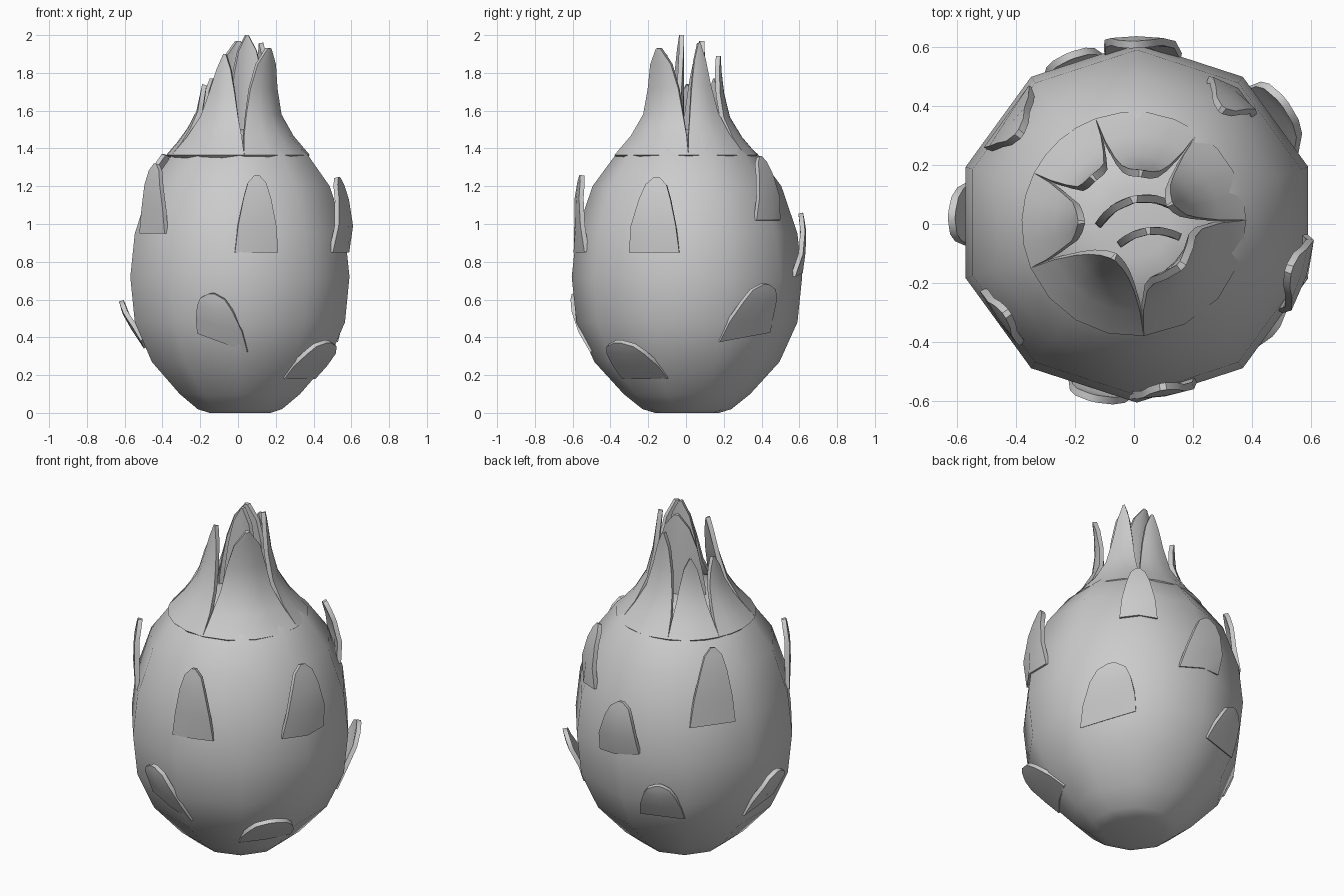
import bpy, bmesh
from math import sin, cos, pi, radians, degrees

if "Cube" in bpy.data.objects:
    bpy.data.objects.remove(bpy.data.objects["Cube"])

CX, CY = 0.01, 0.005
PROFILE = [(0.0, 0.17), (0.02, 0.235), (0.10, 0.335), (0.27, 0.49), (0.48, 0.585),
           (0.72, 0.61), (0.95, 0.585), (1.20, 0.50), (1.37, 0.375), (1.48, 0.25), (1.50, 0.12)]
NECK = [(1.36, 0.385), (1.47, 0.29), (1.58, 0.225), (1.75, 0.19), (2.0, 0.18)]


def interp(table, z):
    if z <= table[0][0]:
        return table[0][1]
    for (z0, r0), (z1, r1) in zip(table, table[1:]):
        if z <= z1:
            return r0 + (r1 - r0) * (z - z0) / (z1 - z0)
    return table[-1][1]


def body_radius(z, deg):
    # distance to the ten-sided body surface; corners lie at 18 + 36k degrees
    d = (deg + 18) % 36 - 18
    return interp(PROFILE, z) * cos(radians(18)) / cos(radians(d))


def finish(bm, name, thickness=0.0):
    bmesh.ops.recalc_face_normals(bm, faces=bm.faces) if not thickness else None
    mesh = bpy.data.meshes.new(name)
    bm.to_mesh(mesh)
    bm.free()
    ob = bpy.data.objects.new(name, mesh)
    bpy.context.collection.objects.link(ob)
    bpy.ops.object.select_all(action='DESELECT')
    ob.select_set(True)
    bpy.context.view_layer.objects.active = ob
    if thickness:
        mod = ob.modifiers.new("thickness", 'SOLIDIFY')
        mod.thickness = thickness
        mod.offset = -1
        bpy.ops.object.modifier_apply(modifier=mod.name)
    bpy.ops.object.shade_smooth_by_angle(angle=radians(40))
    return ob


def sheet(name, rows, cols, point, thickness):
    # thin curved blade: rows are (height fraction, width fraction)
    bm = bmesh.new()
    grid = [[bm.verts.new(point(t, w, -1 + 2 * j / (cols - 1))) for j in range(cols)]
            for t, w in rows]
    for a, b in zip(grid, grid[1:]):
        for j in range(cols - 1):
            bm.faces.new((a[j], a[j + 1], b[j + 1], b[j]))
    finish(bm, name, thickness)


# Body: ten-sided turned fruit
bm = bmesh.new()
rings = [[bm.verts.new((CX + r * cos(radians(18 + 36 * k)), CY + r * sin(radians(18 + 36 * k)), z))
          for k in range(10)] for z, r in PROFILE]
for a, b in zip(rings, rings[1:]):
    for k in range(10):
        n = (k + 1) % 10
        bm.faces.new((a[k], a[n], b[n], b[k]))
bm.faces.new(rings[0][::-1])
bm.faces.new(rings[-1])
finish(bm, "fruit_body")

# Leaves on the skin: angle, base z, tip z, tip radius, half width, base tilt, tip swing (degrees)
LEAVES = [(-81, 0.85, 1.26, 0.575, 0.115, 0.0, 0),
          (-100, 0.37, 0.63, 0.625, 0.13, -0.05, -4),
          (176, 0.36, 0.59, 0.64, 0.12, 0.02, 2),
          (215, 0.95, 1.32, 0.55, 0.11, 0.0, 0),
          (141, 0.94, 1.37, 0.51, 0.125, 0.0, 2),
          (88, 0.74, 1.06, 0.615, 0.135, 0.02, 3),
          (112, 0.38, 0.60, 0.62, 0.12, 0.0, 0),
          (35, 0.40, 0.68, 0.655, 0.15, 0.025, 5),
          (53, 1.02, 1.36, 0.49, 0.105, 0.0, 0),
          (-18, 0.85, 1.25, 0.55, 0.145, 0.0, 1),
          (-35, 0.18, 0.37, 0.60, 0.14, 0.0, -3)]
LEAF_ROWS = [(0, 1), (0.35, 0.86), (0.7, 0.62), (0.9, 0.42), (1, 0.1)]
for i, (ang, z0, z1, rt, hw, tilt, swing) in enumerate(LEAVES):
    rb = body_radius(z0, ang)

    def leaf_point(t, w, s):
        z = z0 + (z1 - z0) * t + tilt * s * (1 - t)
        deg = ang + swing * t + degrees(s * w * hw / rb)
        r = rb + (rt - rb) * t + 0.025 * sin(pi * t)
        base = body_radius(z, deg)
        r = base + 0.012 if t == 0 else max(r, base + 0.012)
        return (CX + r * cos(radians(deg)), CY + r * sin(radians(deg)), z)
    sheet(f"skin_leaf_{i + 1}", LEAF_ROWS, 3, leaf_point, 0.025)

# Crown: six outer petals (start angle, end angle, tip z, tip radius)
CROWN = [(2, 55, 1.96, 0.15), (55, 110, 1.89, 0.185), (110, 153, 1.77, 0.22),
         (153, 203, 1.74, 0.19), (203, 275, 1.90, 0.14), (275, 362, 1.93, 0.225)]
PETAL_ROWS = [(0, 1), (0.18, 0.97), (0.38, 0.86), (0.62, 0.7), (0.85, 0.45), (1, 0.08)]
for i, (a0, a1, zt, rt) in enumerate(CROWN):
    def petal_point(t, w, s):
        z = 1.365 + (zt - 1.365) * t
        deg = (a0 + a1) / 2 + s * w * (a1 - a0) / 2
        r = interp(NECK, z) + (rt - interp(NECK, zt)) * t * t
        return (r * cos(radians(deg)), r * sin(radians(deg)), z)
    sheet(f"crown_petal_{i + 1}", PETAL_ROWS, 5, petal_point, 0.025)

# Inner petals: arc centre x, y, radius, mid angle, half span, tip z
INNER = [(0.04, -0.10, 0.20, 102, 48, 1.97), (0.07, -0.20, 0.19, 97, 36, 2.0)]
for i, (cx, cy, r, mid, span, zt) in enumerate(INNER):
    def inner_point(t, w, s):
        deg = mid + s * w * span
        return (cx + r * cos(radians(deg)), cy + r * sin(radians(deg)), 1.45 + (zt - 1.45) * t)
    sheet(f"inner_petal_{i + 1}", PETAL_ROWS, 5, inner_point, 0.025)
